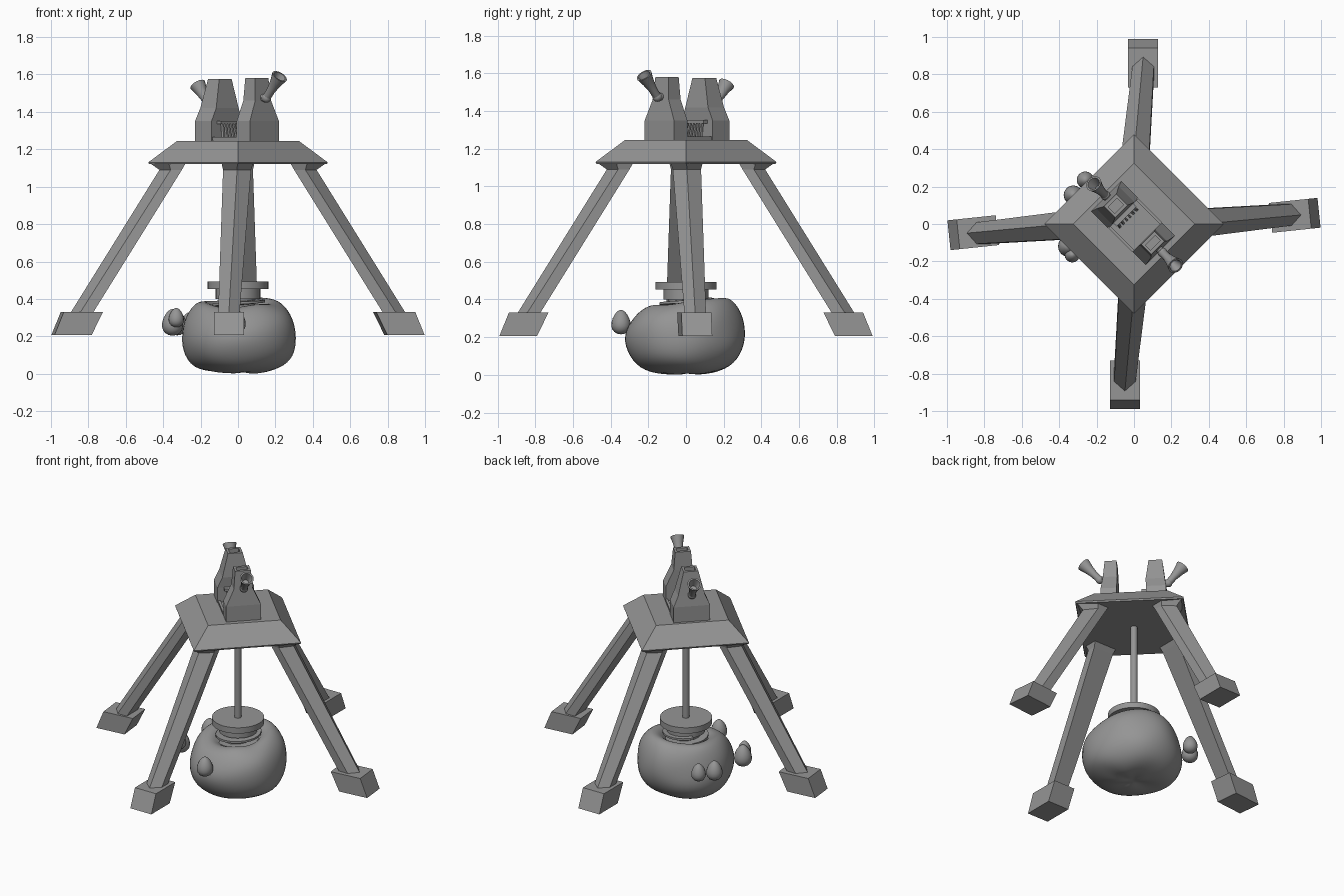
import bpy, bmesh, math, random
from mathutils import Vector, Matrix

if "Cube" in bpy.data.objects:
    bpy.data.objects.remove(bpy.data.objects["Cube"])

random.seed(4)
grey = bpy.data.materials.new("machine grey")
grey.diffuse_color = (0.3, 0.3, 0.3, 1)
grey.use_nodes = True
grey.node_tree.nodes["Principled BSDF"].inputs["Base Color"].default_value = grey.diffuse_color


def finish(bm, name, smooth=None):
    bmesh.ops.recalc_face_normals(bm, faces=bm.faces)
    me = bpy.data.meshes.new(name)
    bm.to_mesh(me)
    bm.free()
    me.materials.append(grey)
    ob = bpy.data.objects.new(name, me)
    bpy.context.collection.objects.link(ob)
    if smooth:
        bpy.ops.object.select_all(action='DESELECT')
        ob.select_set(True)
        bpy.context.view_layer.objects.active = ob
        bpy.ops.object.shade_smooth_by_angle(angle=math.radians(smooth))
    return ob


def bridge(bm, loops, closed=False):
    """Skin a stack of equal-sized point loops and cap the ends."""
    rings = [[bm.verts.new(p) for p in lp] for lp in loops]
    n = len(rings[0])
    for a, b in zip(rings, rings[1:] + (rings[:1] if closed else [])):
        for i in range(n):
            j = (i + 1) % n
            bm.faces.new((a[i], a[j], b[j], b[i]))
    if not closed:
        bm.faces.new(rings[0])
        bm.faces.new(rings[-1])


def loft(name, loops, mat=Matrix(), smooth=None):
    bm = bmesh.new()
    bridge(bm, [[mat @ Vector(p) for p in lp] for lp in loops])
    return finish(bm, name, smooth)


def ring(r, z, n=24):
    return [(r * math.cos(2 * math.pi * i / n), r * math.sin(2 * math.pi * i / n), z) for i in range(n)]


def rect(x0, x1, y0, y1, z):
    return [(x0, y0, z), (x1, y0, z), (x1, y1, z), (x0, y1, z)]


# Platform: four-sided bevelled slab with corners on the axes
loft("platform", [ring(r, z, 4) for r, z in ((.475, 1.12), (.48, 1.13), (.325, 1.245))])

# Legs with a ridged outer side, and sheared feet
leg_sections = [  # z, ridge, shoulder, inner, half width, sideways offset
    (1.125, .47, .37, .28, .085, .003),
    (1.09, .42, .36, .30, .075, .005),
    (.27, .93, .88, .81, .056, .052)]
for k, label in enumerate(("right", "back", "left", "front")):
    s = 1 if k % 2 == 0 else -1
    turn = Matrix.Rotation(k * math.pi / 2, 4, 'Z')
    loft(label + "_leg", [[(i, s * o - w, z), (m, s * o - w, z), (t, s * o, z), (m, s * o + w, z), (i, s * o + w, z)]
                          for z, t, m, i, w, o in leg_sections], turn)
    twist = Matrix.Rotation(math.radians(6 if s > 0 else 0), 4, 'Z')
    foot = turn @ Matrix.Translation((.865, .047 * s, 0)) @ twist
    loft(label + "_foot", [rect(-.075, .125, -.08, .08, .207), rect(-.135, .075, -.08, .08, .33)], foot)

# Deck machinery frame: local x runs along the front-right diagonal
diag = Matrix.Rotation(-math.pi / 4, 4, 'Z')
loft("deck_plate", [rect(-.08, .10, -.11, .11, 1.24), rect(-.08, .10, -.11, .11, 1.254)], diag)
for y in (-.105, .105):
    loft("deck_rail", [rect(-.08, .10, y - .008, y + .008, z) for z in (1.25, 1.265)], diag)


def tower(name, sections):
    """Tapered housing with a shallow hollow in its top."""
    x0, x1, w, z = sections[-1]
    loops = [rect(a, b, -h, h, zz) for a, b, h, zz in sections]
    loops.append(rect(x0 + .018, x1 - .018, -w + .014, w - .014, z))
    loops.append(rect(x0 + .018, x1 - .018, -w + .014, w - .014, z - .05))
    loft(name, loops, diag)


tower("rear_tower", [(-.21, -.085, .115, 1.24), (-.21, -.085, .115, 1.35),
                     (-.20, -.08, .085, 1.42), (-.18, -.095, .047, 1.575)])
tower("front_tower", [(.10, .20, .11, 1.24), (.10, .20, .11, 1.35),
                      (.10, .19, .06, 1.46), (.105, .18, .05, 1.58)])

# Sloping intake grille at the foot of the rear tower
loft("grille_header", [rect(-.10, -.055, -.075, .075, z) for z in (1.335, 1.352)], diag)
for i in range(6):
    y = -.065 + i * .026
    loft("grille_bar", [rect(-.05, -.035, y - .006, y + .006, 1.25),
                        rect(-.075, -.06, y * .8 - .005, y * .8 + .005, 1.34)], diag)


# Horns: elbow ball and a flared, hollow mouth
def horn(name, side, base, tip):
    a, b = Vector((base[0] * side, 0, base[1])), Vector((tip[0] * side, 0, tip[1]))
    q = (b - a).to_track_quat('Z', 'Y').to_matrix().to_4x4()
    h = (b - a).length
    m = diag @ Matrix.Translation(a) @ q
    loft(name, [ring(r, t * h, 16) for r, t in
                ((.022, 0), (.023, .35), (.032, .7), (.044, 1), (.034, 1), (.018, .6))], m, 40)
    bm = bmesh.new()
    bmesh.ops.create_uvsphere(bm, u_segments=16, v_segments=8, radius=.026,
                              matrix=diag @ Matrix.Translation(a))
    finish(bm, name + "_elbow", 40)
    loft(name + "_pipe", [ring(.02, 0, 12), ring(.02, .06, 12)],
         diag @ Matrix.Translation(a) @ Matrix.Rotation(-side * math.pi / 2, 4, 'Y'), 40)


horn("rear_horn", -1, (.215, 1.43), (.305, 1.545))
horn("front_horn", 1, (.215, 1.475), (.315, 1.59))

# Hanging rod, flange and screw
loft("rod", [ring(.022, .47, 12), ring(.022, 1.13, 12)], smooth=40)
loft("flange", [ring(r, z, 32) for r, z in ((.12, .40), (.12, .452), (.163, .452), (.163, .492))], smooth=30)
loft("screw_core", [ring(.085, .28), ring(.095, .41)], smooth=40)
bm = bmesh.new()
steps, turns = 56, 2
loops = []
for i in range(steps + 1):
    f = i / steps
    a, z, r = f * turns * 2 * math.pi + 2.5, .315 + .09 * f, .125 + .025 * f
    c, s = math.cos(a), math.sin(a)
    loops.append([(.06 * c, .06 * s, z - .012), (r * c, r * s, z - .005),
                  (r * c, r * s, z + .008), (.06 * c, .06 * s, z + .012)])
bridge(bm, loops)
finish(bm, "screw_flight", 40)

# Lumpy body with a hollow around the screw
profile = [(.05, .31), (.11, .32), (.165, .385), (.235, .385), (.30, .325), (.33, .22),
           (.315, .12), (.25, .035), (.13, .005), (.04, .01)]
loops = []
for r, z in profile:
    lp = []
    for x, y, _ in ring(r, 0, 12):
        k = 1 + random.uniform(-.06, .06)
        lift = (.10 * y + .03 * x) * max(0, z - .2) / .18
        lp.append((x * k + .005, y * k, z + lift + random.uniform(-.016, .016)))
    loops.append(lp)
body = loft("body", loops, smooth=180)
sub = body.modifiers.new("round", 'SUBSURF')
sub.levels = sub.render_levels = 2

# Small bulbs around the body
for x, y, z, r in ((-.01, -.345, .28, .05), (-.26, .235, .27, .045), (-.325, .155, .27, .05),
                   (-.35, -.12, .275, .055), (-.33, -.165, .30, .04)):
    bm = bmesh.new()
    bmesh.ops.create_uvsphere(bm, u_segments=16, v_segments=10, radius=r)
    for v in bm.verts:
        pinch = 1 - .25 * v.co.z / r
        v.co = Vector((x + v.co.x * pinch, y + v.co.y * pinch, z + v.co.z * 1.3))
    finish(bm, "bulb", 180)
